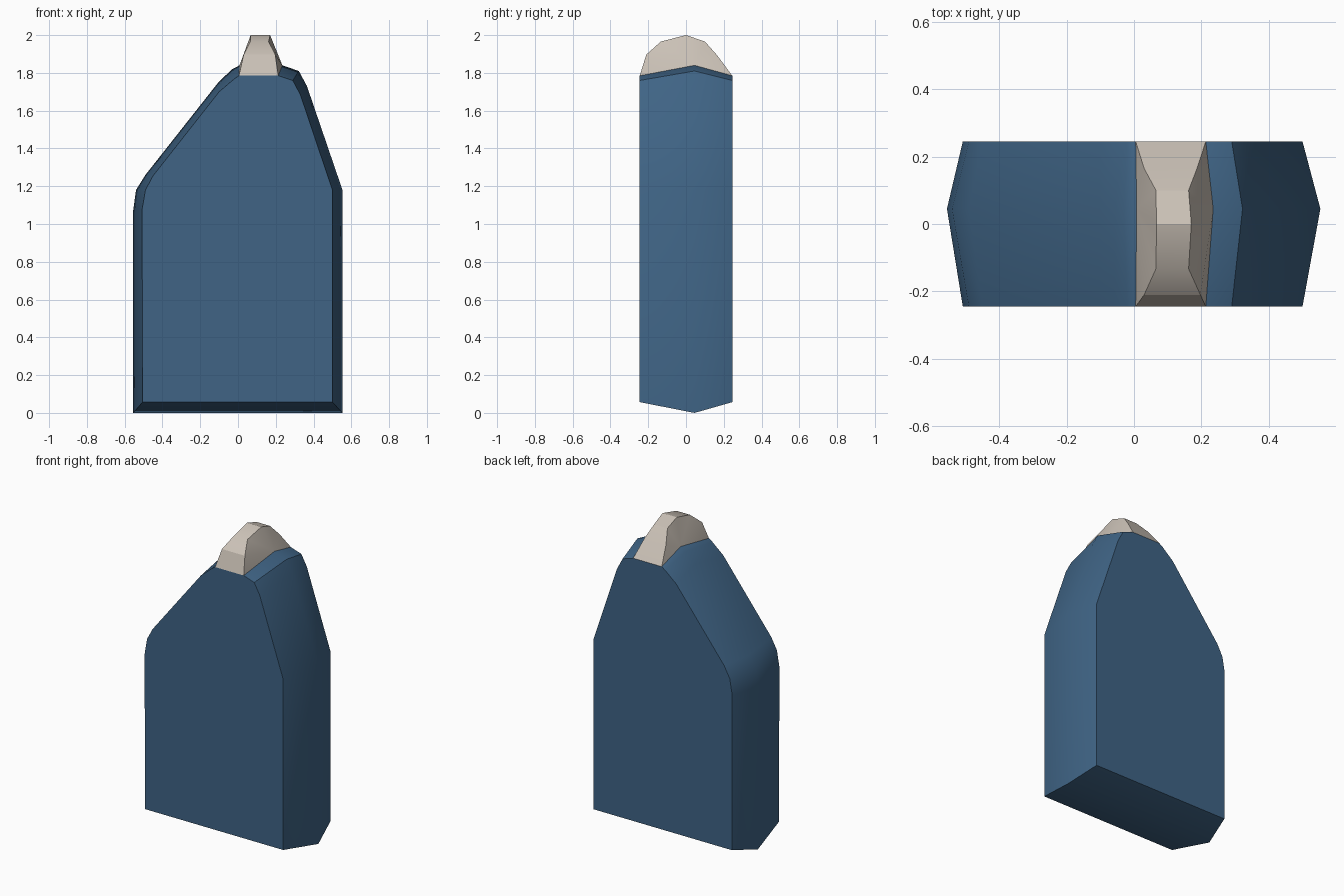
import bpy, bmesh

if "Cube" in bpy.data.objects:
    bpy.data.objects.remove(bpy.data.objects["Cube"])

def material(name, rgb):
    m = bpy.data.materials.new(name)
    m.diffuse_color = (*rgb, 1)
    m.use_nodes = True
    m.node_tree.nodes["Principled BSDF"].inputs["Base Color"].default_value = m.diffuse_color
    return m

def finish(name, bm, mat, angle):
    bmesh.ops.recalc_face_normals(bm, faces=bm.faces)
    me = bpy.data.meshes.new(name)
    bm.to_mesh(me)
    bm.free()
    me.materials.append(mat)
    ob = bpy.data.objects.new(name, me)
    bpy.context.collection.objects.link(ob)
    bpy.ops.object.select_all(action='DESELECT')
    ob.select_set(True)
    bpy.context.view_layer.objects.active = ob
    bpy.ops.object.shade_smooth_by_angle(angle=angle)
    return ob

blue = material("slate blue", (0.05, 0.127, 0.235))
beige = material("warm beige", (0.60, 0.54, 0.475))

HALF, RIDGE = 0.245, 0.045   # body half depth, y of the bulging ridge

# Body: flat end profile, bulging to a wider ridge profile in between
end = [(-.505, .057), (.50, .057), (.50, 1.18), (.33, 1.685), (.29, 1.76), (.213, 1.785),
       (.005, 1.785), (-.02, 1.768), (-.10, 1.70), (-.45, 1.255), (-.49, 1.18), (-.508, 1.075)]
ridge = [(-.555, 0), (.553, 0), (.553, 1.18), (.365, 1.73), (.322, 1.81), (.235, 1.84),
         (.008, 1.84), (-.03, 1.82), (-.10, 1.755), (-.49, 1.26), (-.54, 1.18), (-.555, 1.07)]
bm = bmesh.new()
loops = [[bm.verts.new((x, y, z)) for x, z in prof]
         for prof, y in ((end, -HALF), (ridge, RIDGE), (end, HALF))]
n = len(end)
for a, b in zip(loops, loops[1:]):
    for i in range(n):
        j = (i + 1) % n
        bm.faces.new((a[i], a[j], b[j], b[i]))
bm.faces.new(loops[0])
bm.faces.new(loops[-1])
finish("body", bm, blue, 0.54)

# Cap: arched wedge whose foot follows the body's ridge; rows are y, left x, right x, z
rows = [(-.21, .03, .197, 1.897), (-.133, .065, .162, 1.966), (0, .067, .17, 2.0),
        (.10, .065, .162, 1.966), (.165, .03, .187, 1.893)]

def foot(y):
    t = (y + HALF) / (RIDGE + HALF) if y < RIDGE else (HALF - y) / (HALF - RIDGE)
    return .005 + .003 * t, .213 + .022 * t, 1.785 + .055 * t

bm = bmesh.new()
tip_a = [bm.verts.new((x, -HALF, 1.785)) for x in (.005, .213)]
tip_b = [bm.verts.new((x, HALF, 1.785)) for x in (.005, .213)]
tops = [[bm.verts.new((x, y, z)) for x in (l, r)] for y, l, r, z in rows]
path = [tip_a] + tops + [tip_b]
for a, b in zip(path, path[1:]):
    bm.faces.new((a[0], a[1], b[1], b[0]))
for s in (0, 1):
    f = foot(RIDGE)
    mid = bm.verts.new((f[s], RIDGE, f[2]))
    crest = [p[s] for p in path]
    # fan from the foot's ridge point to the arched crest
    for a, b in zip(crest, crest[1:]):
        bm.faces.new((a, b, mid))
finish("cap", bm, beige, 0.5)
